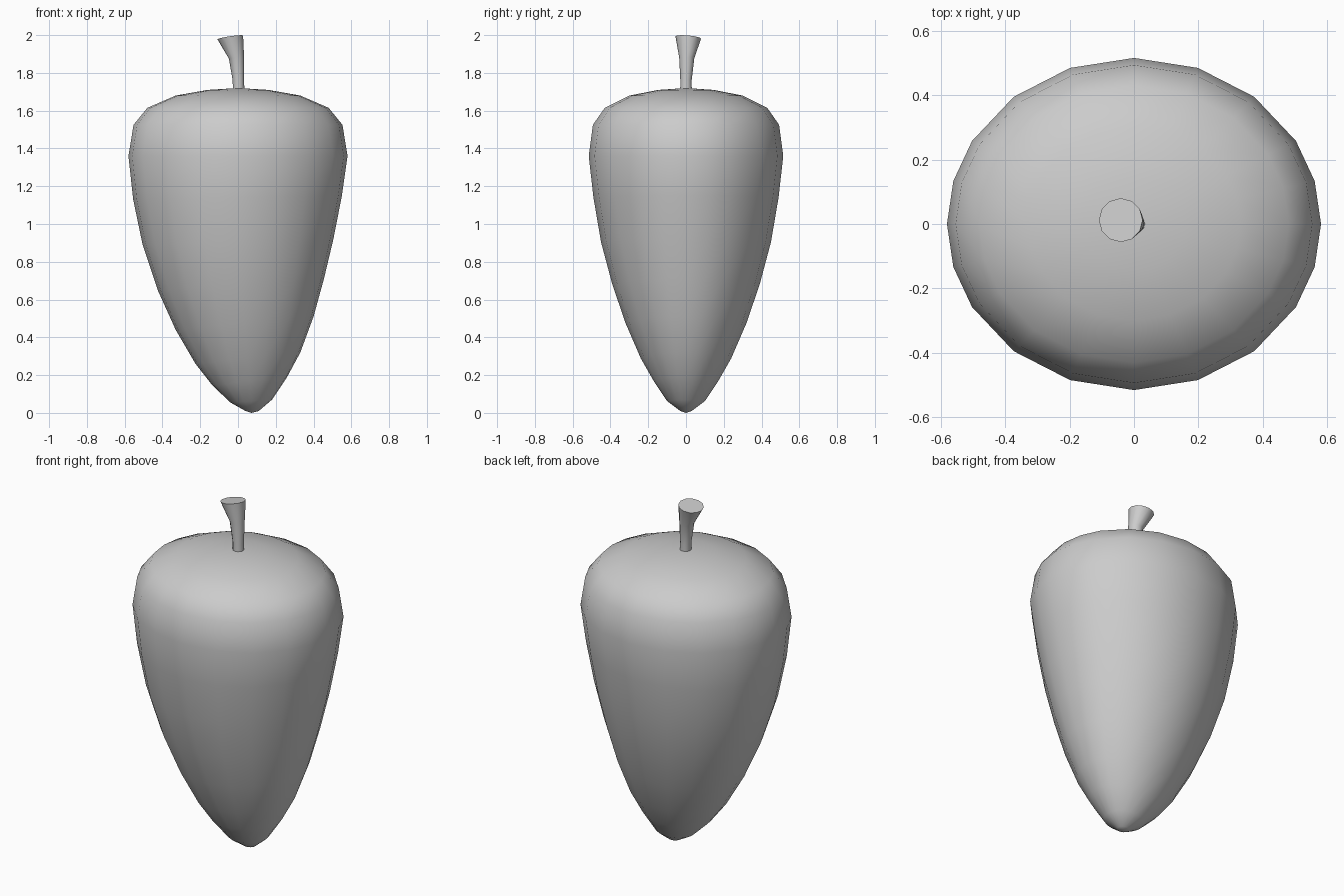
import bpy, bmesh
from math import sin, cos, radians, pi

if "Cube" in bpy.data.objects:
    bpy.data.objects.remove(bpy.data.objects["Cube"])

def loft(name, rings, start=None, end=None):
    """Skin a list of closed rings; ends close to a pole point or a flat cap."""
    bm = bmesh.new()
    rows = [[bm.verts.new(p) for p in ring] for ring in rings]
    n = len(rows[0])
    for a, b in zip(rows, rows[1:]):
        for i in range(n):
            j = (i + 1) % n
            bm.faces.new((a[i], a[j], b[j], b[i]))
    for row, pole in ((rows[0], start), (rows[-1], end)):
        if pole:
            v = bm.verts.new(pole)
            for i in range(n):
                bm.faces.new((row[i], row[(i + 1) % n], v))
        else:
            bm.faces.new(row)
    bmesh.ops.recalc_face_normals(bm, faces=bm.faces)
    mesh = bpy.data.meshes.new(name)
    bm.to_mesh(mesh)
    bm.free()
    obj = bpy.data.objects.new(name, mesh)
    bpy.context.collection.objects.link(obj)
    bpy.ops.object.select_all(action='DESELECT')
    obj.select_set(True)
    bpy.context.view_layer.objects.active = obj
    bpy.ops.object.shade_smooth_by_angle(angle=radians(50))
    return obj

# Fruit body: left x, left z, right x, right z, half depth, from tip to top
profile = [
    (0.04, 0.01, 0.11, 0.01, 0.03),
    (-0.04, 0.055, 0.18, 0.07, 0.10),
    (-0.135, 0.145, 0.26, 0.19, 0.17),
    (-0.225, 0.26, 0.33, 0.32, 0.24),
    (-0.33, 0.44, 0.40, 0.51, 0.32),
    (-0.425, 0.65, 0.455, 0.71, 0.39),
    (-0.505, 0.89, 0.505, 0.92, 0.45),
    (-0.555, 1.13, 0.55, 1.15, 0.49),
    (-0.58, 1.36, 0.58, 1.36, 0.515),
    (-0.553, 1.525, 0.553, 1.525, 0.493),
    (-0.48, 1.615, 0.48, 1.615, 0.43),
    (-0.33, 1.68, 0.33, 1.68, 0.30),
    (-0.16, 1.71, 0.16, 1.71, 0.145),
]
quarter = [0, 15, 30, 50, 70]
angles = quarter + [90] + [180 - a for a in reversed(quarter)]
angles += [360 - a for a in reversed(angles[1:-1])]

def body_ring(xl, zl, xr, zr, d):
    ring = []
    for a in angles:
        c, s = cos(radians(a)), sin(radians(a))
        ring.append(((xl + xr) / 2 + (xr - xl) / 2 * c, d * s,
                     (zl + zr) / 2 + (zr - zl) / 2 * c))
    return ring

loft("fruit_body", [body_ring(*p) for p in profile], (0.07, 0, 0.0), (0, 0, 1.72))

# Stem: centre x, y, z, radius, slope of the ring in x and y
def stem_ring(cx, cy, cz, r, sx, sy, n=12):
    return [(cx + r * cos(2 * pi * i / n), cy + r * sin(2 * pi * i / n),
             cz + r * (sx * cos(2 * pi * i / n) + sy * sin(2 * pi * i / n)))
            for i in range(n)]

stem = [
    (0.004, 0.0, 1.68, 0.031, 0.0, 0.0),
    (0.002, 0.0, 1.76, 0.030, 0.05, 0.0),
    (-0.008, 0.004, 1.88, 0.040, 0.12, -0.05),
    (-0.041, 0.012, 1.988, 0.068, 0.15, -0.09),
]
loft("stem", [stem_ring(*s) for s in stem])
